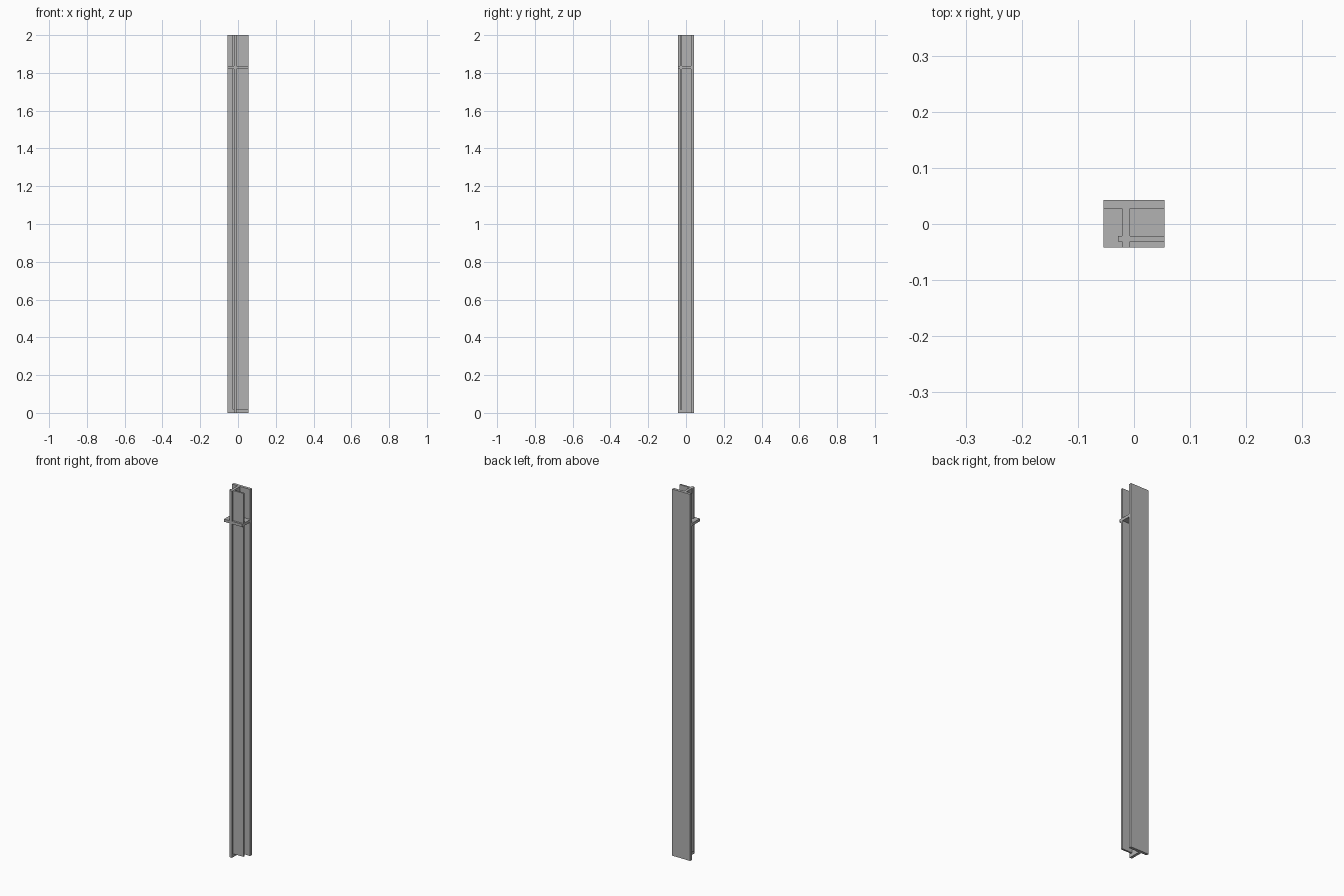
import bpy
import bmesh

if "Cube" in bpy.data.objects:
    bpy.data.objects.remove(bpy.data.objects["Cube"])

# One plain metal colour
grey = bpy.data.materials.new("metal_grey")
grey.diffuse_color = (0.445, 0.445, 0.445, 1.0)
grey.use_nodes = True
grey.node_tree.nodes["Principled BSDF"].inputs["Base Color"].default_value = grey.diffuse_color


def box(name, x, y, z):
    """Box between the (low, high) limits given for each axis."""
    mesh = bpy.data.meshes.new(name)
    bm = bmesh.new()
    bmesh.ops.create_cube(bm, size=1.0)
    for v in bm.verts:
        v.co = [lim[0] if c < 0 else lim[1] for c, lim in zip(v.co, (x, y, z))]
    bm.to_mesh(mesh)
    bm.free()
    mesh.materials.append(grey)
    obj = bpy.data.objects.new(name, mesh)
    bpy.context.collection.objects.link(obj)
    return obj


TOP = 2.0
LEFT, RIGHT = -0.0545, 0.0545
FRONT, BACK = -0.0415, 0.0425
FLANGE_IN = 0.0275           # inner face of the back flange
WEB_L, WEB_R = -0.0215, -0.007

# Wide full-height flange at the back
box("back_flange", (LEFT, RIGHT), (FLANGE_IN, BACK), (0, TOP))

# Web running forward from the flange
box("web", (WEB_L, WEB_R), (FRONT, FLANGE_IN), (0, TOP))

# Narrow front flange, offset to the right and ending just above the foot
FL_Y = (-0.031, -0.0215)
box("front_flange_left", (-0.0285, WEB_L), FL_Y, (0.018, TOP))
box("front_flange_right", (WEB_R, RIGHT), FL_Y, (0.018, TOP))

# Horizontal stop plate near the top
box("stop_plate", (LEFT, RIGHT), (FRONT, FLANGE_IN), (1.821, 1.836))
